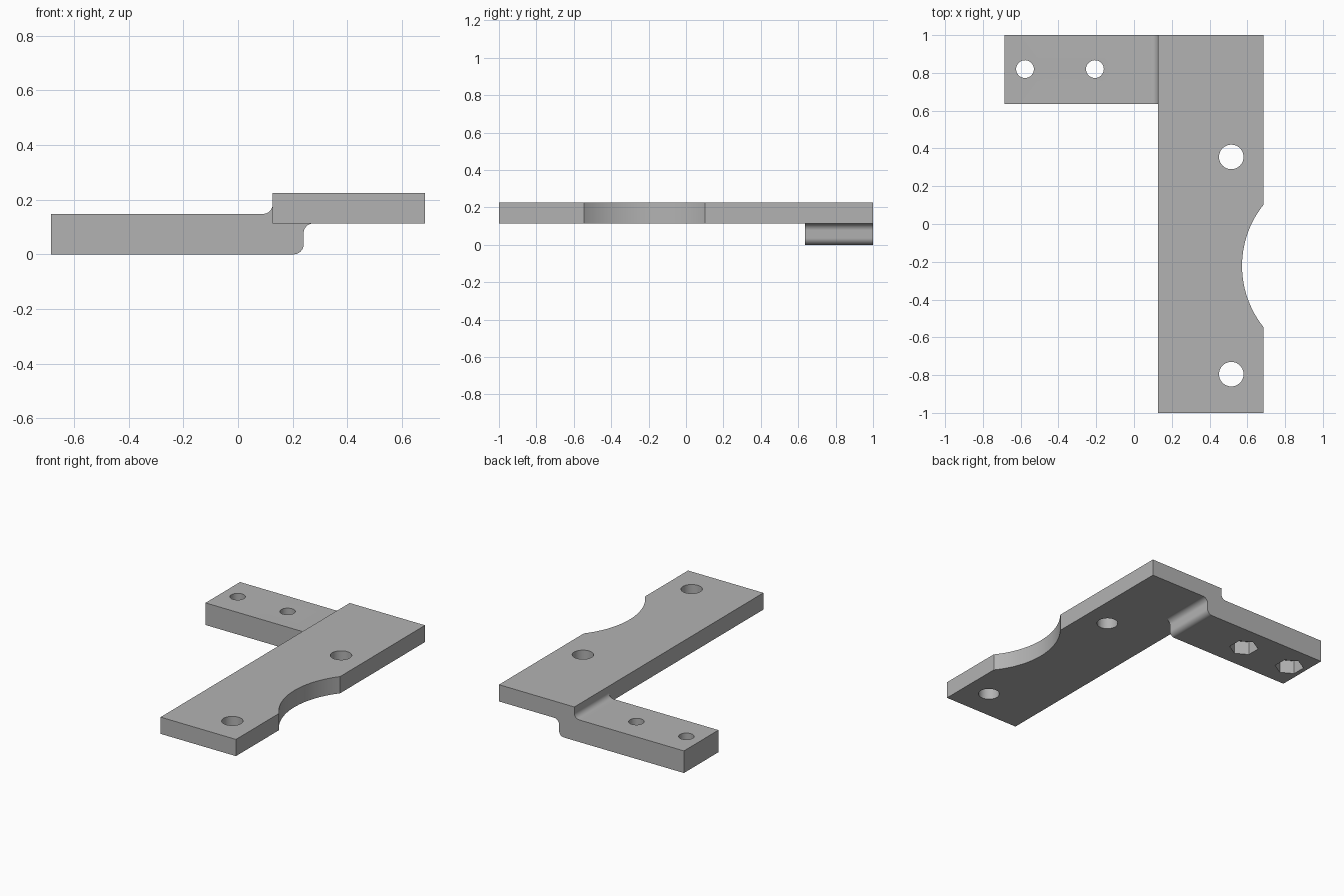
import bpy, bmesh
from math import sin, cos, pi, radians
from mathutils import Vector

if "Cube" in bpy.data.objects:
    bpy.data.objects.remove(bpy.data.objects["Cube"])

grey = bpy.data.materials.new("plain grey")
grey.use_nodes = True
colour = (0.45, 0.45, 0.45, 1)
grey.diffuse_color = colour
grey.node_tree.nodes["Principled BSDF"].inputs["Base Color"].default_value = colour


def arc(cx, cy, r, start, end, steps=12):
    """Points along an arc, angles in degrees."""
    angles = [radians(start + (end - start) * i / steps) for i in range(steps + 1)]
    return [(cx + r * cos(a), cy + r * sin(a)) for a in angles]


def extrude(name, points, low, high, axis="z"):
    """Solid made by extruding a closed outline along z or y."""
    bm = bmesh.new()
    place = (lambda p: (p[0], p[1], low)) if axis == "z" else (lambda p: (p[0], low, p[1]))
    face = bm.faces.new([bm.verts.new(place(p)) for p in points])
    moved = bmesh.ops.extrude_face_region(bm, geom=[face])["geom"]
    shift = Vector((0, 0, high - low) if axis == "z" else (0, high - low, 0))
    bmesh.ops.translate(bm, vec=shift, verts=[v for v in moved if isinstance(v, bmesh.types.BMVert)])
    bmesh.ops.recalc_face_normals(bm, faces=bm.faces)
    mesh = bpy.data.meshes.new(name)
    bm.to_mesh(mesh)
    bm.free()
    mesh.materials.append(grey)
    obj = bpy.data.objects.new(name, mesh)
    bpy.context.collection.objects.link(obj)
    return obj


def combine(target, tool, operation):
    """Apply a boolean, then discard the tool."""
    tool.hide_render = True
    mod = target.modifiers.new("combine", "BOOLEAN")
    mod.object, mod.operation, mod.solver = tool, operation, "EXACT"
    bpy.ops.object.select_all(action="DESELECT")
    target.select_set(True)
    bpy.context.view_layer.objects.active = target
    bpy.ops.object.modifier_apply(modifier=mod.name)
    bpy.data.objects.remove(tool)


def polygon(x, y, r, sides, turn=0):
    return arc(x, y, r, turn, turn + 360, sides)[:-1]


side, plate_x = 0.685, 0.127
plate_low, plate_high = 0.113, 0.225
arm_top, arm_end, fillet = 0.148, 0.24, 0.036

# Long plate with a shallow circular bite in its outer edge
outline = [(plate_x, -1), (side, -1)]
outline += arc(1.09, -0.222, 0.518, 218.6, 141.4, 40)
outline += [(side, 1), (plate_x, 1)]
bracket = extrude("bracket", outline, plate_low, plate_high)

# Lower arm with a stepped, filleted joint to the plate
profile = [(-side, 0)]
profile += arc(arm_end - fillet, fillet, fillet, -90, 0)
profile += arc(arm_end + fillet, plate_low - fillet, fillet, 180, 90)
profile += [(arm_end + fillet, arm_top + fillet)]
profile += arc(plate_x - fillet, arm_top + fillet, fillet, 0, -90)
profile += [(-side, arm_top)]
arm = extrude("arm", profile, 0.635, 1, "y")
combine(bracket, arm, "UNION")

# Large holes through the plate
for y in (0.355, -0.795):
    combine(bracket, extrude("plate_hole", polygon(0.515, y, 0.065, 48), 0, 0.4), "DIFFERENCE")

# Small holes through the arm, with hexagonal nut pockets underneath
for x in (-0.577, -0.207):
    combine(bracket, extrude("arm_hole", polygon(x, 0.82, 0.047, 48), -0.1, 0.3), "DIFFERENCE")
    combine(bracket, extrude("nut_pocket", polygon(x, 0.82, 0.09, 6, 30), -0.1, 0.09), "DIFFERENCE")

bpy.ops.object.shade_smooth_by_angle(angle=radians(30))
